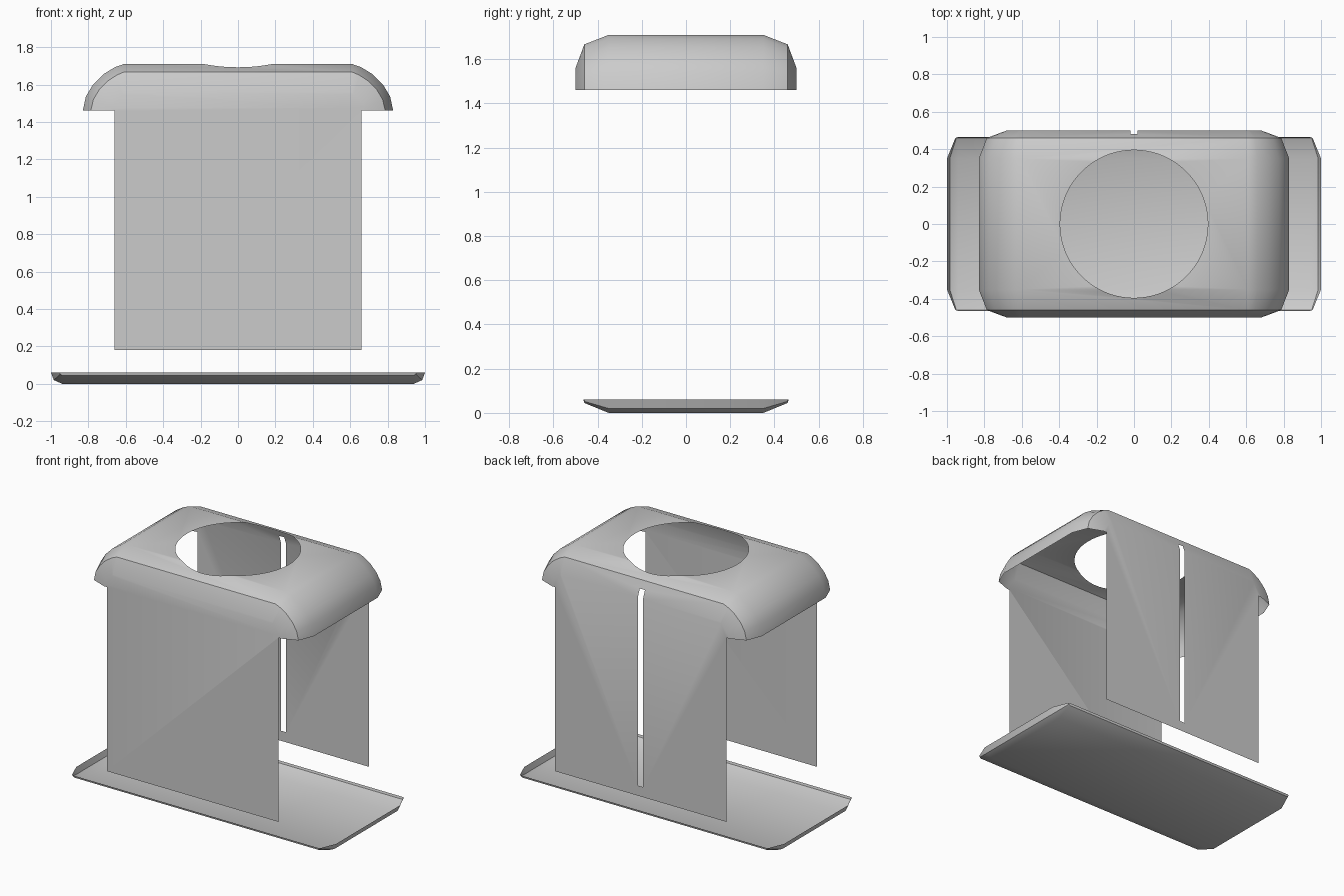
import bpy, bmesh, math
from math import cos, sin, radians

cube = bpy.data.objects.get("Cube")
if cube:
    bpy.data.objects.remove(cube)

grey = bpy.data.materials.new("plain_grey")
grey.use_nodes = True
COLOUR = (0.6, 0.6, 0.6, 1)
grey.diffuse_color = COLOUR
grey.node_tree.nodes["Principled BSDF"].inputs["Base Color"].default_value = COLOUR


def build(name, polygons):
    """Weld a list of polygons into one thin smooth sheet."""
    bm = bmesh.new()
    for poly in polygons:
        bm.faces.new([bm.verts.new(p) for p in poly])
    bmesh.ops.remove_doubles(bm, verts=bm.verts, dist=0.0005)
    bmesh.ops.recalc_face_normals(bm, faces=bm.faces)
    mesh = bpy.data.meshes.new(name)
    bm.to_mesh(mesh)
    bm.free()
    mesh.materials.append(grey)
    obj = bpy.data.objects.new(name, mesh)
    bpy.context.collection.objects.link(obj)
    bpy.ops.object.select_all(action="DESELECT")
    obj.select_set(True)
    bpy.context.view_layer.objects.active = obj
    bpy.ops.object.shade_smooth_by_angle(angle=radians(30))
    return obj


def bridge(a, b):
    """Quads between two matching rows of points."""
    return [[a[i], a[i + 1], b[i + 1], b[i]] for i in range(len(a) - 1)]


def mirrored(poly, axis):
    return [tuple(-c if i == axis else c for i, c in enumerate(p)) for p in poly]


def both_sides(polys, axis):
    return polys + [mirrored(p, axis) for p in polys]


# Housing: rounded lid rows, each inset further towards the front and back
RIM, FLOOR = 1.46, 0.18
shoulder = [(0.83, RIM), (0.813, 1.537), (0.775, 1.6), (0.72, 1.655), (0.66, 1.692), (0.61, 1.71)]
angles = [0, 24, 41, 57, 74, 90]


def lid_row(y, inset):
    return [(x - inset * cos(radians(a)), y, z - inset * sin(radians(a)))
            for (x, z), a in zip(shoulder, angles)]


crown = lid_row(0.35, 0)
bevel = lid_row(0.46, 0.043)
edge = lid_row(0.5, 0.15)
corners = bridge(crown, bevel) + bridge(bevel, edge)
housing = both_sides(both_sides(corners, 0), 1)
housing += both_sides(bridge(crown, mirrored(crown, 1)), 0)

# Lid top: flat middle and sloping borders around the round opening
RADIUS = 0.395
top_z, bevel_z, edge_z = crown[-1][2], bevel[-1][2], edge[-1][2]
meet = math.asin(0.35 / RADIUS)


def arc(start, end, steps):
    points = []
    for i in range(steps + 1):
        a = start + (end - start) * i / steps
        x, y = RADIUS * cos(a), RADIUS * sin(a)
        drop = max(0, abs(y) - 0.35) / 0.11 * (top_z - bevel_z)
        points.append((x, y, top_z - drop))
    return points


middle = [mirrored(crown, 1)[-1], crown[-1]] + arc(meet, -meet, 24)
border = [crown[-1], bevel[-1], mirrored(bevel, 0)[-1], mirrored(crown, 0)[-1]]
border += arc(math.pi - meet, meet, 12)
housing += both_sides([middle], 0) + both_sides([border], 1)

# Front and back walls, the back one with a narrow slot running into the lid
SLOT, SLOT_BOTTOM = 0.02, 0.25
slot_top = (bevel_z + edge_z) / 2
half_wall = [(0.66, 0.5, FLOOR), (0.66, 0.5, RIM)] + edge
other_half = mirrored(half_wall, 0)[::-1]
strip = [mirrored(bevel, 0)[-1], bevel[-1], edge[-1]]
strip_end = [mirrored(edge, 0)[-1]]
strip_slot = [(SLOT, 0.5, edge_z), (SLOT, 0.48, slot_top),
              (-SLOT, 0.48, slot_top), (-SLOT, 0.5, edge_z)]
wall_slot = [(SLOT, 0.5, edge_z), (SLOT, 0.5, SLOT_BOTTOM),
             (-SLOT, 0.5, SLOT_BOTTOM), (-SLOT, 0.5, edge_z)]
housing += [strip + strip_slot + strip_end, half_wall + wall_slot + other_half]
housing += [mirrored(strip + strip_end, 1), mirrored(half_wall + other_half, 1)]
build("housing", housing)

# Shallow base tray with raised, bevelled edges
base = [(1, 0.35, 0.06), (0.985, 0.35, 0.02), (0.94, 0.35, 0)]
slope = [(0.955, 0.46, 0.06), (0.95, 0.46, 0.052), (0.94, 0.46, 0.045)]
lip = (0.94, 0.465, 0.06)
tray = both_sides(both_sides(bridge(base, slope) + [slope + [lip]], 0), 1)
tray += both_sides(bridge(base, mirrored(base, 1)), 0)
tray += both_sides([[base[-1], slope[-1], mirrored(slope, 0)[-1], mirrored(base, 0)[-1]],
                    [slope[-1], lip, mirrored([lip], 0)[0], mirrored(slope, 0)[-1]]], 1)
tray.append([base[-1], mirrored(base, 0)[-1],
             mirrored(mirrored(base, 0), 1)[-1], mirrored(base, 1)[-1]])
build("base_tray", tray)
